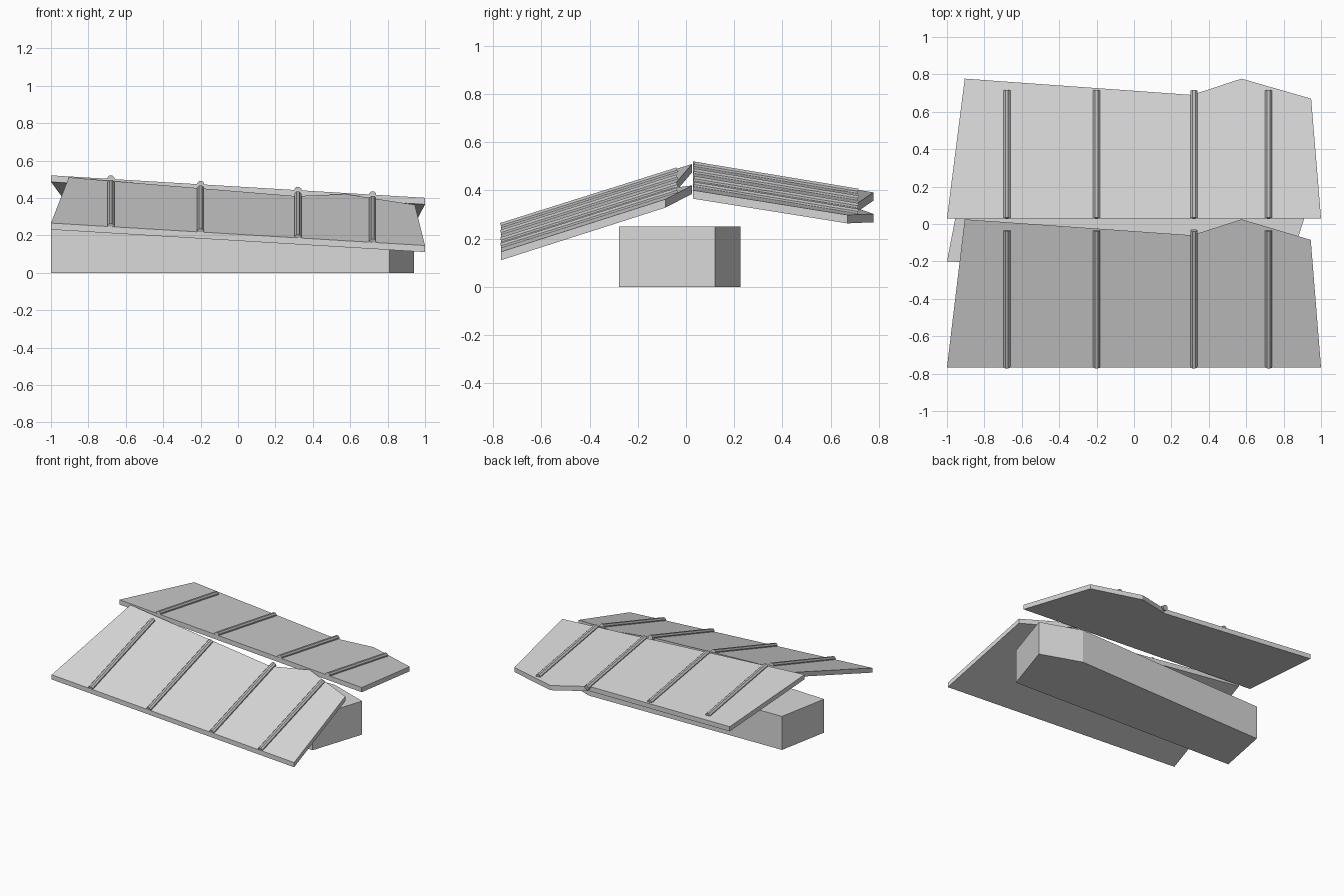
import bpy
import bmesh
from math import cos, sin, pi
from mathutils import Vector

cube = bpy.data.objects.get("Cube")
if cube:
    bpy.data.objects.remove(cube, do_unlink=True)


def material(name, grey):
    mat = bpy.data.materials.new(name)
    mat.use_nodes = True
    colour = (grey, grey, grey, 1)
    mat.diffuse_color = colour
    mat.node_tree.nodes["Principled BSDF"].inputs["Base Color"].default_value = colour
    return mat


light_grey = material("light grey", 0.69)
rib_grey = material("rib grey", 0.52)


def prism(name, outline, offset, mat):
    """Sweep a closed outline of 3D points along an offset vector."""
    bm = bmesh.new()
    face = bm.faces.new([bm.verts.new(p) for p in outline])
    swept = bmesh.ops.extrude_face_region(bm, geom=[face])
    verts = [v for v in swept["geom"] if isinstance(v, bmesh.types.BMVert)]
    bmesh.ops.translate(bm, verts=verts, vec=Vector(offset))
    bmesh.ops.recalc_face_normals(bm, faces=bm.faces)
    mesh = bpy.data.meshes.new(name)
    bm.to_mesh(mesh)
    bm.free()
    mesh.materials.append(mat)
    obj = bpy.data.objects.new(name, mesh)
    bpy.context.collection.objects.link(obj)
    return obj


def roof_side(side, outline, z_corner, slope, rib_start, rib_end):
    """Sloping sheet with an irregular edge, plus four round ribs running up it."""
    y_corner = outline[0][1]

    def surface(x, y):
        return z_corner - 0.06 * (x + 1) + slope * (y - y_corner)

    prism(side + "_roof_panel", [(x, y, surface(x, y)) for x, y in outline],
          (0, 0, -0.035), light_grey)
    run = rib_end - rib_start
    across = Vector((1, 0, 0))
    up = Vector((0, -slope, 1)).normalized()
    for i, x in enumerate((-0.68, -0.2, 0.32, 0.72)):
        centre = Vector((x, rib_start, surface(x, rib_start)))
        angles = [(k + 0.5) * pi / 4 for k in range(8)]
        octagon = [centre + 0.02 * (across * sin(a) + up * cos(a)) for a in angles]
        prism(f"{side}_roof_rib_{i + 1}", octagon, (0, run, slope * run), rib_grey)


# Roof sheets with notched far edges
roof_side("front", [(-1, -0.767), (1, -0.767), (0.945, -0.085), (0.575, 0.025),
                    (0.31, -0.06), (-0.905, 0.025)], 0.266, 0.315, -0.766, -0.034)
roof_side("back", [(-1, 0.03), (1, 0.03), (0.947, 0.67), (0.575, 0.777),
                   (0.31, 0.69), (-0.905, 0.777)], 0.521, -0.165, 0.031, 0.713)

# Five-sided block beneath the roof
prism("base_block", [(-1, -0.2, 0), (0.81, -0.277, 0), (0.94, 0.12, 0),
                     (0.64, 0.227, 0), (-0.925, 0.19, 0)], (0, 0, 0.25), light_grey)
